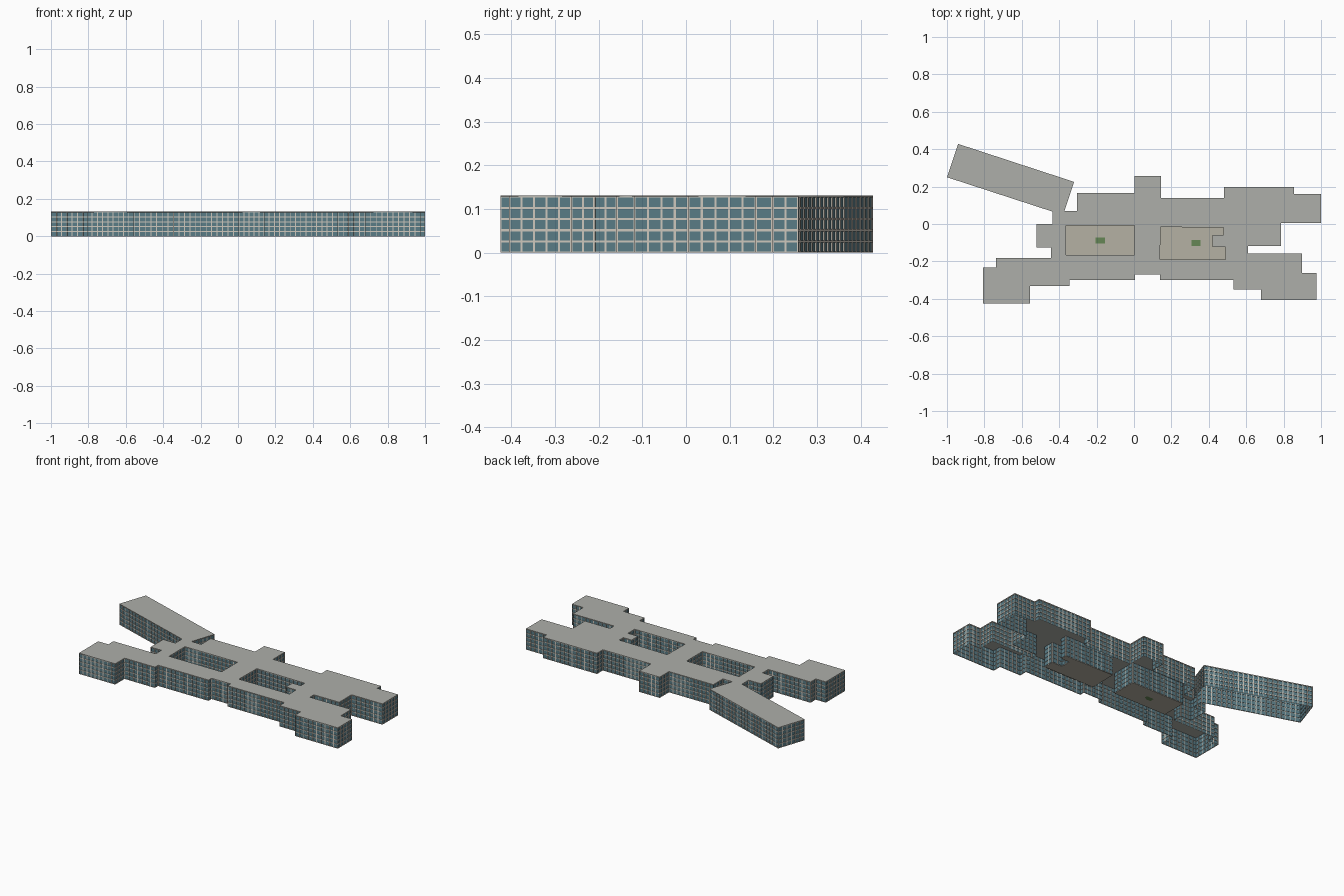
import bpy, bmesh
from mathutils import Vector

if "Cube" in bpy.data.objects:
    bpy.data.objects.remove(bpy.data.objects["Cube"])

FLOORS, WALL_TOP, TOP = 5, 0.128, 0.131
BAY = 0.029


def material(name, rgb):
    m = bpy.data.materials.new(name)
    m.diffuse_color = (*rgb, 1)
    m.use_nodes = True
    m.node_tree.nodes["Principled BSDF"].inputs["Base Color"].default_value = m.diffuse_color
    return m


CONCRETE = material("concrete", (0.62, 0.58, 0.51))
GLASS = material("glass", (0.10, 0.20, 0.24))
ROOF = material("roof_grey", (0.42, 0.43, 0.40))
PAVING = material("paving", (0.46, 0.44, 0.37))
GRASS = material("grass", (0.13, 0.24, 0.09))

# Building footprint, clockwise, including the angled wing
outline = [
    (-.435, .066), (-1, .25), (-.94, .428), (-.32, .225), (-.372, .07), (-.305, .07),
    (-.305, .165), (.003, .165), (.003, .257), (.145, .257), (.145, .14), (.48, .14),
    (.48, .198), (.855, .198), (.855, .16), (1, .16), (1, .005), (.785, .005),
    (.785, -.118), (.61, -.118), (.61, -.158), (.897, -.158), (.897, -.262), (.977, -.262),
    (.977, -.405), (.68, -.405), (.68, -.35), (.533, -.35), (.533, -.3), (.138, -.3),
    (.138, -.27), (.005, -.27), (.005, -.3), (-.345, -.3), (-.345, -.332), (-.556, -.332),
    (-.556, -.425), (-.808, -.425), (-.808, -.233), (-.738, -.233), (-.738, -.182),
    (-.444, -.182), (-.444, -.125), (-.52, -.125), (-.52, 0), (-.435, 0)]

# Courtyards, counter-clockwise so that their walls face inward
west_court = [(-.363, -.166), (.002, -.166), (.002, -.008), (-.363, -.008)]
east_court = [(.139, -.19), (.49, -.19), (.49, -.123), (.42, -.123), (.42, -.06),
              (.478, -.06), (.478, -.02), (.142, -.016)]


def facade(name, loop):
    """Grid of bays along a closed loop, each with a recessed pane."""
    bm = bmesh.new()
    cells = []
    h = WALL_TOP / FLOORS
    for a, b in zip(loop, loop[1:] + loop[:1]):
        a, b = Vector((*a, 0)), Vector((*b, 0))
        n = max(1, round((b - a).length / BAY))
        grid = [[bm.verts.new(a.lerp(b, i / n) + Vector((0, 0, k * h)))
                 for k in range(FLOORS + 1)] for i in range(n + 1)]
        for i in range(n):
            for k in range(FLOORS):
                cells.append(bm.faces.new((grid[i][k], grid[i][k + 1],
                                           grid[i + 1][k + 1], grid[i + 1][k])))
    bm.normal_update()
    bmesh.ops.inset_individual(bm, faces=cells, thickness=0.0033)
    bmesh.ops.inset_individual(bm, faces=cells, thickness=0.00002, depth=-0.003)
    for f in cells:
        f.material_index = 1
    me = bpy.data.meshes.new(name)
    bm.to_mesh(me)
    bm.free()
    me.materials.append(CONCRETE)
    me.materials.append(GLASS)
    bpy.context.collection.objects.link(bpy.data.objects.new(name, me))


def slab(name, loops, z0, z1, mat):
    """Flat filled slab; loops after the first cut holes."""
    cu = bpy.data.curves.new(name, 'CURVE')
    cu.dimensions, cu.fill_mode = '2D', 'BOTH'
    cu.extrude = (z1 - z0) / 2
    for loop in loops:
        sp = cu.splines.new('POLY')
        sp.points.add(len(loop) - 1)
        for p, (x, y) in zip(sp.points, loop):
            p.co = (x, y, 0, 1)
        sp.use_cyclic_u = True
    cu.materials.append(mat)
    ob = bpy.data.objects.new(name, cu)
    ob.location.z = (z0 + z1) / 2
    bpy.context.collection.objects.link(ob)
    bpy.ops.object.select_all(action='DESELECT')
    ob.select_set(True)
    bpy.context.view_layer.objects.active = ob
    bpy.ops.object.convert(target='MESH')


def rect(x0, x1, y0, y1):
    return [(x0, y0), (x1, y0), (x1, y1), (x0, y1)]


# Walls
facade("outer_walls", outline)
facade("west_courtyard_walls", west_court)
facade("east_courtyard_walls", east_court)

# Roof with two openings
slab("roof", [outline, west_court, east_court], WALL_TOP, TOP, ROOF)

# Courtyard floors and planting beds
slab("west_courtyard_floor", [west_court], 0, 0.002, PAVING)
slab("east_courtyard_floor", [east_court], 0, 0.002, PAVING)
slab("west_lawn", [rect(-.205, -.155, -.103, -.073)], 0, 0.005, GRASS)
slab("east_lawn", [rect(.308, .356, -.117, -.085)], 0, 0.005, GRASS)
